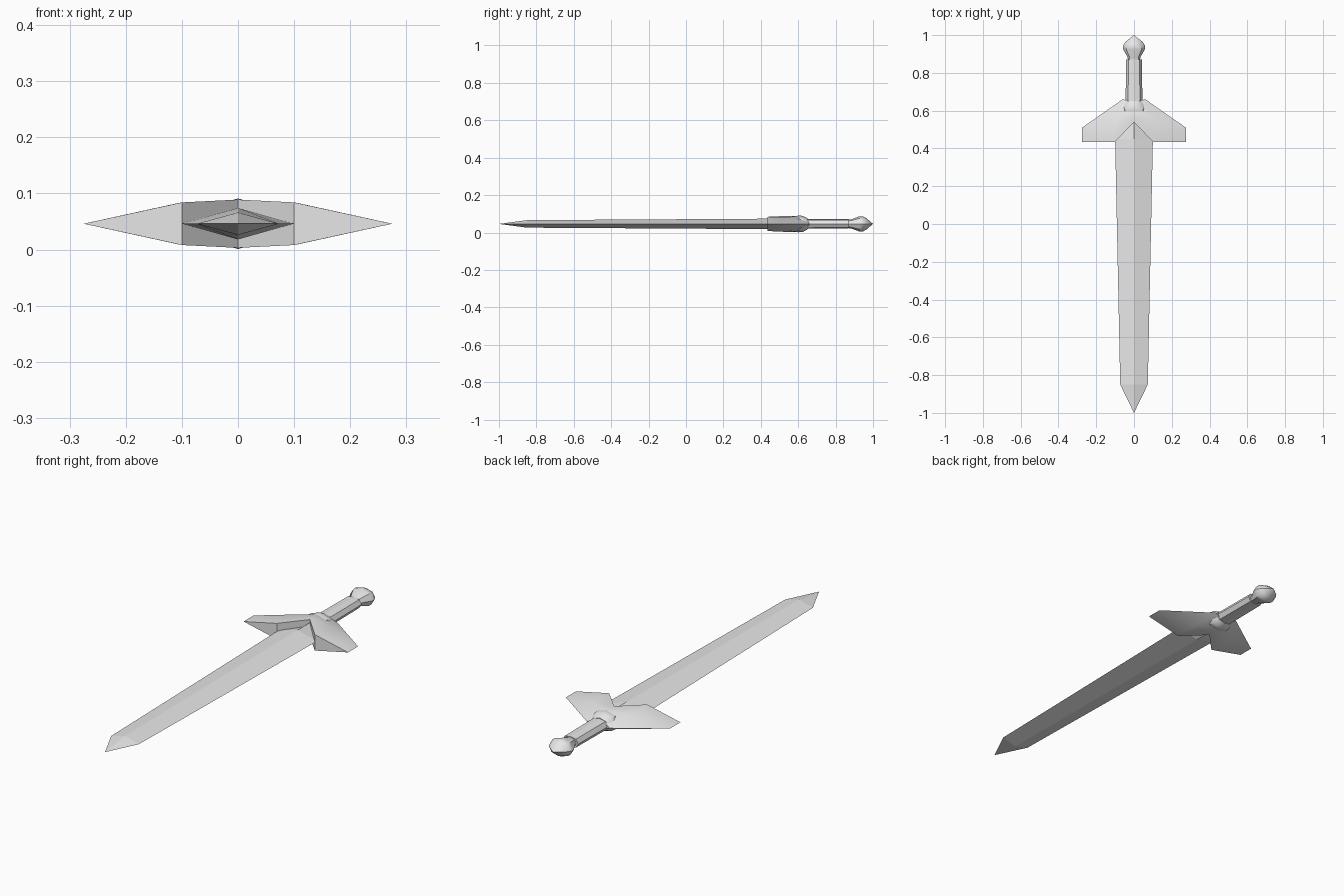
import bpy, bmesh, math

cube = bpy.data.objects.get("Cube")
if cube:
    bpy.data.objects.remove(cube, do_unlink=True)

MID = 0.046  # height of the flat-lying sword's centre plane

steel = bpy.data.materials.new("plain_grey")
steel.use_nodes = True
GREY = (0.8, 0.8, 0.8, 1)
steel.diffuse_color = GREY
steel.node_tree.nodes["Principled BSDF"].inputs["Base Color"].default_value = GREY


def finish(name, bm, smooth=None):
    """Weld, orient and link a mesh; optionally smooth it by angle."""
    bmesh.ops.remove_doubles(bm, verts=bm.verts, dist=0.0004)
    bmesh.ops.recalc_face_normals(bm, faces=bm.faces)
    mesh = bpy.data.meshes.new(name)
    bm.to_mesh(mesh)
    bm.free()
    mesh.materials.append(steel)
    ob = bpy.data.objects.new(name, mesh)
    bpy.context.collection.objects.link(ob)
    if smooth:
        bpy.ops.object.select_all(action='DESELECT')
        ob.select_set(True)
        bpy.context.view_layer.objects.active = ob
        bpy.ops.object.shade_smooth_by_angle(angle=math.radians(smooth))
    return ob


def loft(name, profile, sections, smooth=None):
    """Sweep a unit cross-section along y; sections are (y, half width, half height)."""
    bm = bmesh.new()
    rings = [[bm.verts.new((px * w, y, MID + pz * h)) for px, pz in profile]
             for y, w, h in sections]
    n = len(profile)
    for a, b in zip(rings, rings[1:]):
        for i in range(n):
            j = (i + 1) % n
            bm.faces.new((a[i], a[j], b[j], b[i]))
    for ring, sec in ((rings[0], sections[0]), (rings[-1], sections[-1])):
        if sec[1] > 0:
            bm.faces.new(ring)
    return finish(name, bm, smooth)


def ngon(n):
    return [(math.cos(2 * math.pi * i / n), math.sin(2 * math.pi * i / n)) for i in range(n)]


diamond = ngon(4)
faceted = [(1, 0), (0.7, 0.8), (0, 1), (-0.7, 0.8), (-1, 0), (-0.7, -0.8), (0, -1), (0.7, -0.8)]

# Blade with a central ridge and a pointed tip
loft("blade", diamond, [(-1.0, 0, 0), (-0.85, 0.073, 0.02), (0.45, 0.1, 0.028), (0.57, 0.1 * 0.3, 0.028)])

# Grip, collar and pommel
loft("grip", faceted, [(0.60, 0.045, 0.026), (0.87, 0.042, 0.025)])
loft("collar", ngon(8), [(0.575, 0.05, 0.036), (0.60, 0.068, 0.045),
                         (0.625, 0.064, 0.043), (0.65, 0.046, 0.03)], 40)
loft("pommel", ngon(8), [(0.86, 0.03, 0.022), (0.885, 0.035, 0.025), (0.925, 0.058, 0.04),
                         (0.945, 0.058, 0.041), (0.965, 0.045, 0.03), (1.0, 0, 0)], 40)

# Guard: one quarter described by points, repeated for both wings and both sides
P = {
    "notch": (0, 0.54, 0.043), "notch_in": (0, 0.555, 0.043),
    "shoulder": (0.1, 0.435, 0.038), "shoulder_in": (0.108, 0.45, 0.0365),
    "tip": (0.275, 0.435, 0), "tip_in": (0.275, 0.45, 0), "tip_back": (0.275, 0.51, 0),
    "crown": (0.1, 0.55, 0.036), "top": (0, 0.60, 0.043),
    "heel": (0.06, 0.66, 0), "back": (0, 0.645, 0.03),
}
FACES = [
    ("notch", "shoulder", "shoulder_in", "notch_in"),
    ("shoulder", "tip", "tip_in", "shoulder_in"),
    ("notch_in", "shoulder_in", "crown", "top"),
    ("shoulder_in", "tip_in", "tip_back", "crown"),
    ("crown", "tip_back", "heel"),
    ("crown", "heel", "top"),
    ("top", "heel", "back"),
]
bm = bmesh.new()


def add(points):
    bm.faces.new([bm.verts.new((x, y, MID + z)) for x, y, z in points])


for sx in (1, -1):
    def at(key, sz):
        x, y, z = P[key]
        return (x * sx, y, z * sz)
    for sz in (1, -1):
        for face in FACES:
            add([at(k, sz) for k in face])
    # Upright faces: blade notch, wing front and back
    add([at("notch", 1), at("shoulder", 1), at("shoulder", -1), at("notch", -1)])
    add([at("shoulder", 1), at("tip", 1), at("shoulder", -1)])
    add([at("back", 1), at("heel", 1), at("back", -1)])
finish("guard", bm, 32)
